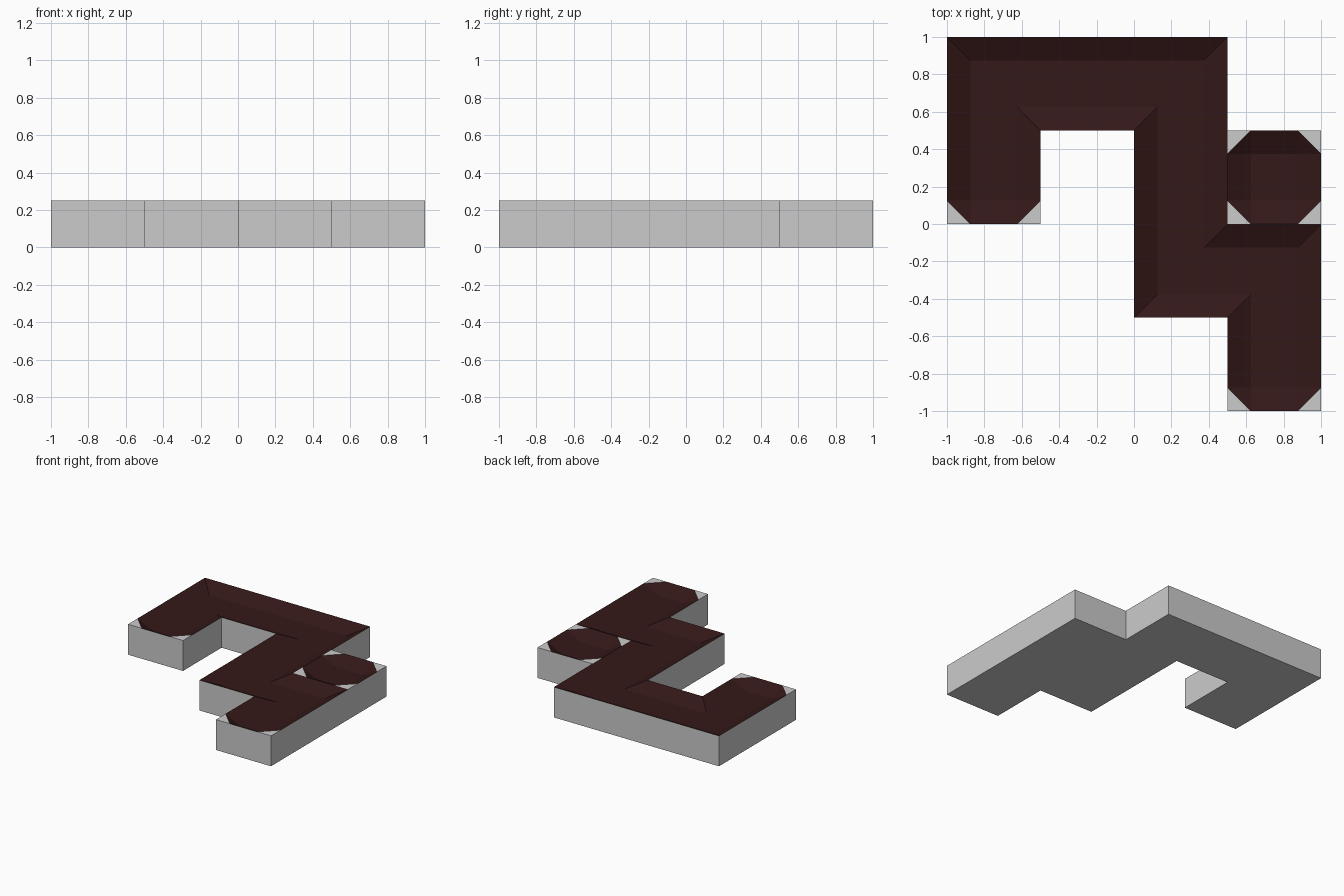
import bpy
import bmesh
from mathutils import Vector

if "Cube" in bpy.data.objects:
    bpy.data.objects.remove(bpy.data.objects["Cube"])

TOP = 0.25      # rim height
INSET = 0.125   # width of the sloped banks
FLOOR = 0.1875  # height of the sunken floor

mat = bpy.data.materials.new("dark_red")
mat.diffuse_color = (0.035, 0.009, 0.009, 1)
mat.use_nodes = True
mat.node_tree.nodes["Principled BSDF"].inputs["Base Color"].default_value = mat.diffuse_color


def finish(name, bm, material=None):
    mesh = bpy.data.meshes.new(name)
    bm.to_mesh(mesh)
    bm.free()
    obj = bpy.data.objects.new(name, mesh)
    bpy.context.collection.objects.link(obj)
    if material:
        mesh.materials.append(material)
    return obj


def corner(points, i):
    """Corner point with unit directions to its previous and next neighbour."""
    p = Vector(points[i])
    a = (Vector(points[i - 1]) - p).normalized()
    b = (Vector(points[(i + 1) % len(points)]) - p).normalized()
    return p, a, b


def channel(name, points, cut):
    """Sunken trough with sloped banks; corners in `cut` are chamfered."""
    bm = bmesh.new()
    rims, floor = [], []
    for i in range(len(points)):
        p, a, b = corner(points, i)
        ends = [p + a * INSET, p + b * INSET] if i in cut else [p]
        rims.append([bm.verts.new((*q, TOP)) for q in ends])
        # mitred inset of a counter-clockwise outline
        n = Vector((a.y, -a.x)) + Vector((-b.y, b.x))
        floor.append(bm.verts.new((*(p + n * INSET), FLOOR)))
    for i, rim in enumerate(rims):
        j = (i + 1) % len(rims)
        bm.faces.new((rim[-1], rims[j][0], floor[j], floor[i]))
        if len(rim) == 2:
            bm.faces.new((rim[0], rim[1], floor[i]))
    bm.faces.new(floor)
    return finish(name, bm, mat)


# Outlines, counter-clockwise
path = [(-1, 0), (-.5, 0), (-.5, .5), (0, .5), (0, -.5), (.5, -.5),
        (.5, -1), (1, -1), (1, 0), (.5, 0), (.5, 1), (-1, 1)]
path_ends = {0, 1, 6, 7}
pool = [(.5, 0), (1, 0), (1, .5), (.5, .5)]
pool_corners = {0, 1, 2, 3}
footprint = path[:8] + [(1, .5), (.5, .5)] + path[10:]

# Winding channel and the separate single-tile pool
channel("winding_channel", path, path_ends)
channel("pool", pool, pool_corners)

# Block: underside, outer walls and flat triangles at the chamfered corners
bm = bmesh.new()
low = [bm.verts.new((x, y, 0)) for x, y in footprint]
high = [bm.verts.new((x, y, TOP)) for x, y in footprint]
bm.faces.new(low[::-1])
for i in range(len(low)):
    j = (i + 1) % len(low)
    bm.faces.new((low[i], low[j], high[j], high[i]))
for points, cut in ((path, path_ends), (pool, pool_corners)):
    for i in cut:
        p, a, b = corner(points, i)
        bm.faces.new([bm.verts.new((*q, TOP))
                      for q in (p, p + b * INSET, p + a * INSET)])
finish("block", bm)
